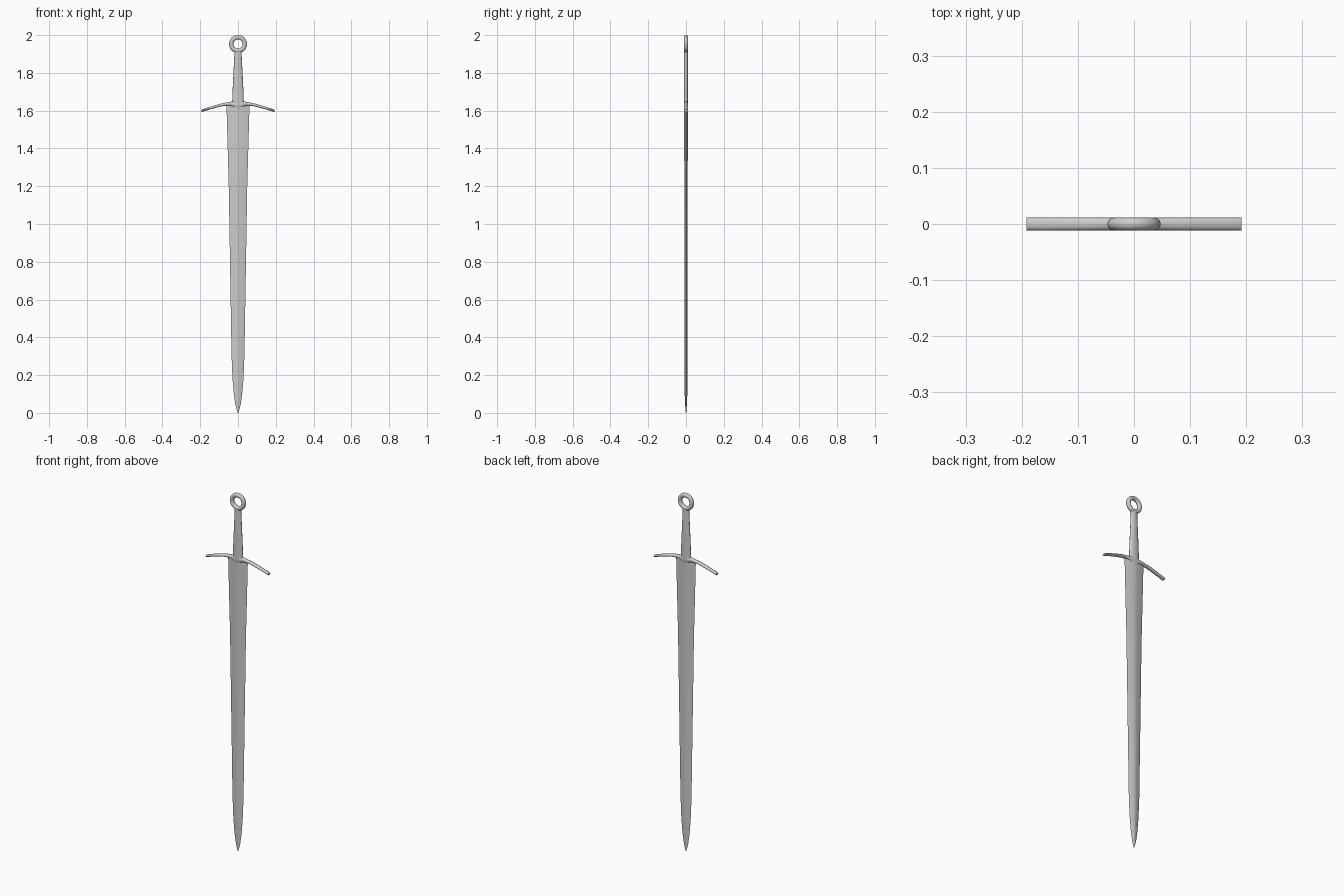
import bpy, bmesh
from math import cos, sin, pi, radians

if "Cube" in bpy.data.objects:
    bpy.data.objects.remove(bpy.data.objects["Cube"])


def finish(obj, angle=40):
    bpy.ops.object.select_all(action='DESELECT')
    obj.select_set(True)
    bpy.context.view_layer.objects.active = obj
    bpy.ops.object.shade_smooth_by_angle(angle=radians(angle))


def loft(name, rings, angle=40):
    """Skin a list of equal-length point rings and cap both ends."""
    bm = bmesh.new()
    loops = [[bm.verts.new(p) for p in ring] for ring in rings]
    n = len(loops[0])
    for a, b in zip(loops, loops[1:]):
        for i in range(n):
            j = (i + 1) % n
            bm.faces.new((a[i], a[j], b[j], b[i]))
    bm.faces.new(loops[0])
    bm.faces.new(loops[-1])
    bmesh.ops.remove_doubles(bm, verts=bm.verts, dist=1e-6)
    bmesh.ops.recalc_face_normals(bm, faces=bm.faces)
    mesh = bpy.data.meshes.new(name)
    bm.to_mesh(mesh)
    bm.free()
    obj = bpy.data.objects.new(name, mesh)
    bpy.context.collection.objects.link(obj)
    finish(obj, angle)
    return obj


def circle(n):
    return [(cos(2 * pi * i / n), sin(2 * pi * i / n)) for i in range(n)]


# Blade: ridged lens section, (z, half width, half thickness)
section = [(1, 0), (0.6, 0.55), (0.2, 0.9), (0, 1), (-0.2, 0.9), (-0.6, 0.55),
           (-1, 0), (-0.6, -0.55), (-0.2, -0.9), (0, -1), (0.2, -0.9), (0.6, -0.55)]
blade = [(0.0, 0.002, 0.001), (0.02, 0.008, 0.003), (0.05, 0.015, 0.005),
         (0.10, 0.022, 0.007), (0.18, 0.029, 0.008), (0.30, 0.034, 0.009),
         (0.60, 0.039, 0.009), (0.90, 0.044, 0.009), (1.20, 0.049, 0.009),
         (1.45, 0.056, 0.0095), (1.633, 0.061, 0.0095)]
loft("blade", [[(x * w, y * t, z) for x, y in section] for z, w, t in blade], 50)

# Crossguard: drooping oval bar with a pointed centre, (x, top z, bottom z)
half = [(0.0, 1.653, 1.606), (0.012, 1.652, 1.612), (0.03, 1.649, 1.622),
        (0.05, 1.645, 1.627), (0.08, 1.640, 1.624), (0.11, 1.632, 1.617),
        (0.15, 1.620, 1.606), (0.192, 1.606, 1.593)]
guard = [(-x, a, b) for x, a, b in reversed(half[1:])] + half
loft("crossguard", [[(x, 0.0115 * c, (a + b) / 2 + s * (a - b) / 2)
                     for c, s in circle(20)] for x, a, b in guard])

# Grip: flattened oval handle tapering towards the pommel
grip = [(1.63, 0.032, 0.0115), (1.66, 0.030, 0.0115), (1.72, 0.028, 0.0115),
        (1.80, 0.024, 0.0115), (1.88, 0.020, 0.011), (1.915, 0.019, 0.010)]
loft("grip", [[(w * c, t * s, z) for c, s in circle(24)] for z, w, t in grip])

# Ring pommel
bpy.ops.mesh.primitive_torus_add(location=(0, 0, 1.9525), rotation=(pi / 2, 0, 0),
                                 major_radius=0.0358, minor_radius=0.0117,
                                 major_segments=40, minor_segments=16)
pommel = bpy.context.object
pommel.name = "ring_pommel"
finish(pommel)
